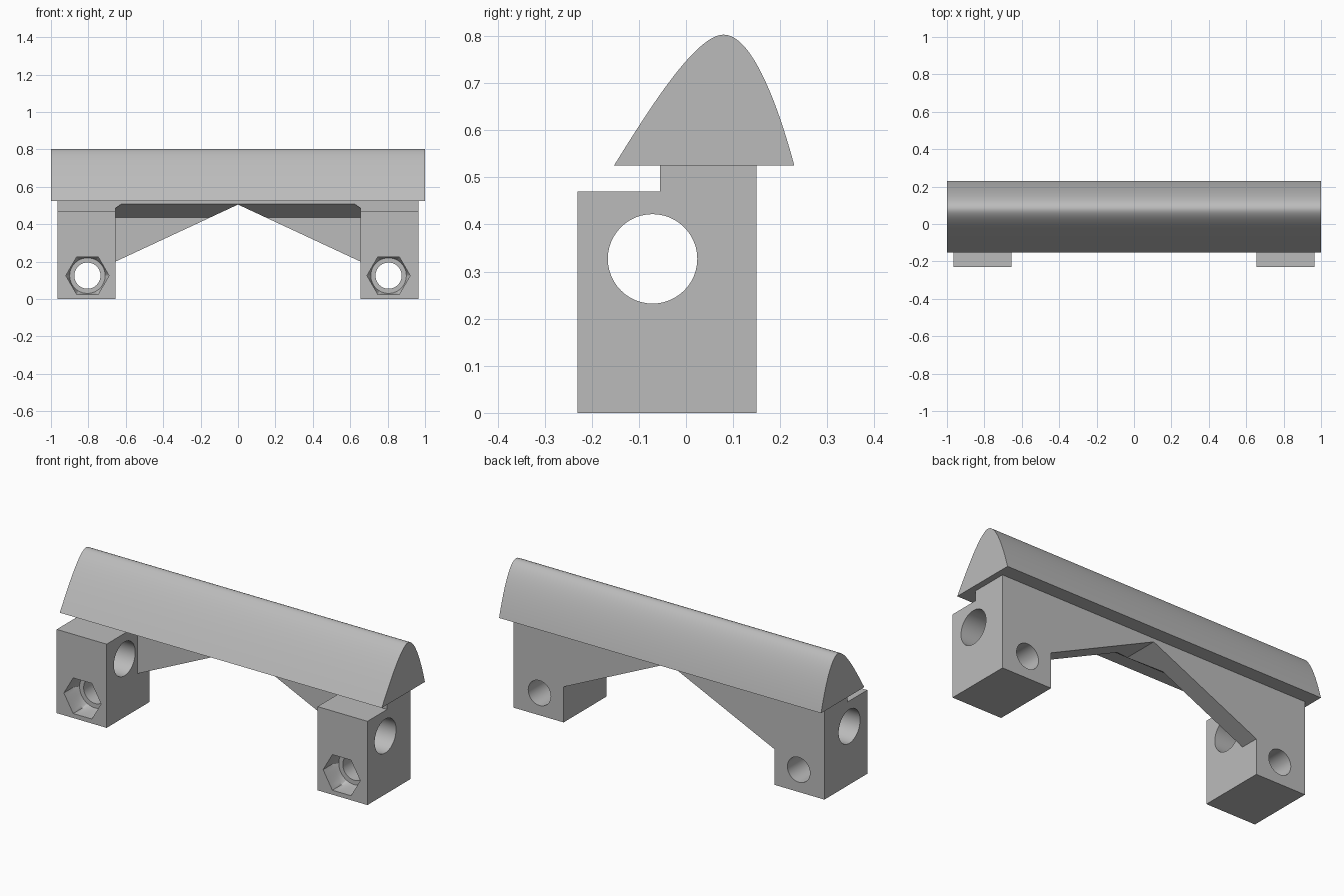
import bpy, bmesh, math
from mathutils import Vector
from mathutils.geometry import interpolate_bezier

cube = bpy.data.objects.get("Cube")
if cube:
    bpy.data.objects.remove(cube, do_unlink=True)

grey = bpy.data.materials.new("plain grey")
grey.use_nodes = True
grey.diffuse_color = (0.5, 0.5, 0.5, 1)
grey.node_tree.nodes["Principled BSDF"].inputs["Base Color"].default_value = grey.diffuse_color


def loft(name, rings):
    """Closed solid through a list of equally sized point rings."""
    bm = bmesh.new()
    rows = [[bm.verts.new(p) for p in ring] for ring in rings]
    n = len(rows[0])
    for a, b in zip(rows, rows[1:]):
        for i in range(n):
            j = (i + 1) % n
            bm.faces.new((a[i], a[j], b[j], b[i]))
    bm.faces.new(rows[0])
    bm.faces.new(rows[-1])
    bmesh.ops.recalc_face_normals(bm, faces=bm.faces)
    mesh = bpy.data.meshes.new(name)
    bm.to_mesh(mesh)
    bm.free()
    mesh.materials.append(grey)
    ob = bpy.data.objects.new(name, mesh)
    bpy.context.collection.objects.link(ob)
    return ob


def prism_x(name, yz, x0, x1):
    return loft(name, [[(x, y, z) for y, z in yz] for x in (x0, x1)])


def prism_y(name, xz, y0, y1):
    return loft(name, [[(x, y, z) for x, z in xz] for y in (y0, y1)])


def activate(ob):
    bpy.ops.object.select_all(action='DESELECT')
    ob.select_set(True)
    bpy.context.view_layer.objects.active = ob


def cut(ob, cutter):
    mod = ob.modifiers.new("cut", 'BOOLEAN')
    mod.operation, mod.solver, mod.object = 'DIFFERENCE', 'EXACT', cutter
    activate(ob)
    bpy.ops.object.modifier_apply(modifier=mod.name)
    bpy.data.objects.remove(cutter, do_unlink=True)


def smooth(ob):
    activate(ob)
    bpy.ops.object.shade_smooth_by_angle(angle=math.radians(25))


def ring(radius, n=48):
    """Points (u, v); radius is a number or a function of the angle."""
    pts = []
    for i in range(n):
        t = math.tau * i / n
        r = radius(t) if callable(radius) else radius
        pts.append((r * math.cos(t), r * math.sin(t)))
    return pts


def hexagon(t):
    return 0.1 / math.cos(t % (math.pi / 3) - math.pi / 6)


IN, OUT, BACK, STEP, WEB, TOP = 0.655, 0.965, 0.15, -0.055, 0.045, 0.525

# Rounded top rail
v = lambda y, z: Vector((y, z, 0))
front = interpolate_bezier(v(-0.153, TOP), v(-0.08, 0.642), v(0.02, 0.803), v(0.08, 0.803), 24)
back = interpolate_bezier(v(0.08, 0.803), v(0.14, 0.803), v(0.195, 0.655), v(0.23, TOP), 24)
smooth(prism_x("top_rail", [(p.x, p.y) for p in front + back[1:]], -1, 1))

# Bridge between the legs, with a sloping underside and a peaked opening
bridge = prism_x("bridge", [(STEP, TOP), (STEP, 0.507), (WEB, 0.437), (WEB, 0.1),
                            (BACK, 0.1), (BACK, TOP)], -IN, IN)
cut(bridge, prism_y("opening_cutter", [(-0.7, 0), (-0.7, 0.179), (0, 0.505),
                                       (0.7, 0.179), (0.7, 0)], -0.5, 0.5))

# Legs with a cross hole and a bolt hole with hexagonal nut pocket
leg_profile = [(-0.23, 0), (BACK, 0), (BACK, TOP), (STEP, TOP), (STEP, 0.47), (-0.23, 0.47)]
bolt = [(-0.3, hexagon), (-0.15, hexagon), (-0.12, 0.095), (-0.12, 0.07), (0.3, 0.07)]
for side, s in (("left", 1), ("right", -1)):
    leg = prism_x(side + "_leg", leg_profile, s * IN, s * OUT)
    cut(leg, prism_x("cross_hole_cutter",
                     [(a - 0.071, b + 0.327) for a, b in ring(0.095)], s * 0.5, s * 1.1))
    cut(leg, loft("bolt_cutter", [[(s * 0.805 + a, y, b + 0.125) for a, b in ring(r)]
                                  for y, r in bolt]))
    smooth(leg)
    # Small corner gusset under the bridge
    prism_y(side + "_gusset", [(s * IN, 0.51), (s * IN, 0.485), (s * 0.62, 0.51)], STEP, WEB)
